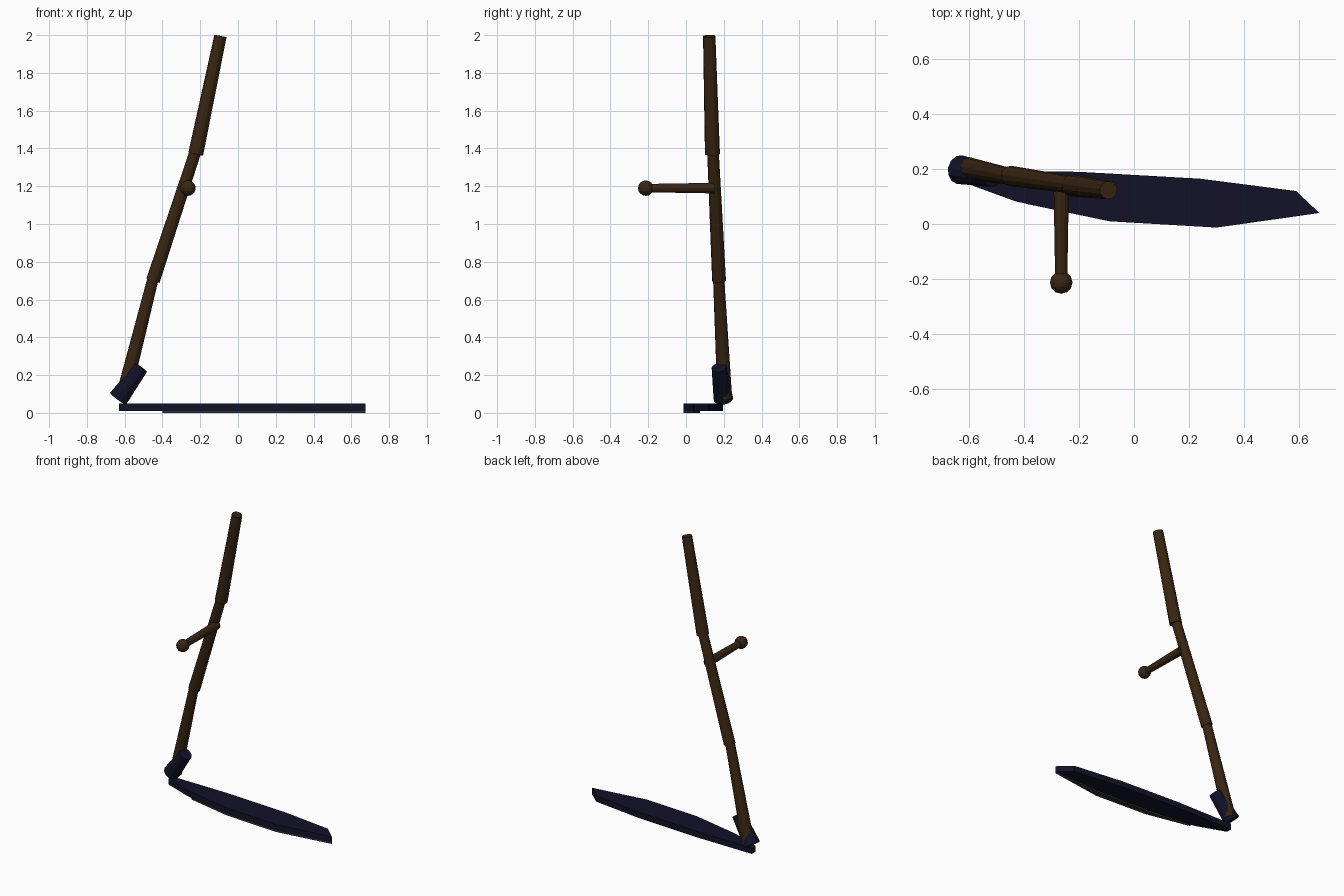
import bpy, bmesh
from mathutils import Vector

old = bpy.data.objects.get("Cube")
if old:
    bpy.data.objects.remove(old)


def material(name, rgb):
    m = bpy.data.materials.new(name)
    m.use_nodes = True
    m.diffuse_color = (*rgb, 1)
    m.node_tree.nodes["Principled BSDF"].inputs["Base Color"].default_value = (*rgb, 1)
    return m


wood = material("dark wood", (0.040, 0.019, 0.006))
navy = material("navy metal", (0.006, 0.006, 0.022))
steel = material("dark steel", (0.030, 0.030, 0.030))


def finish(name, bm, mat):
    bmesh.ops.recalc_face_normals(bm, faces=bm.faces)
    mesh = bpy.data.meshes.new(name)
    bm.to_mesh(mesh)
    bm.free()
    mesh.materials.append(mat)
    obj = bpy.data.objects.new(name, mesh)
    bpy.context.collection.objects.link(obj)
    return obj


def rod(name, start, end, r1, r2, mat, sides=12):
    """Tapered rod between two points."""
    a, b = Vector(start), Vector(end)
    bm = bmesh.new()
    bmesh.ops.create_cone(bm, cap_ends=True, segments=sides,
                          radius1=r1, radius2=r2, depth=(b - a).length)
    obj = finish(name, bm, mat)
    obj.location = (a + b) / 2
    obj.rotation_mode = 'QUATERNION'
    obj.rotation_quaternion = (b - a).to_track_quat('Z', 'Y')
    return obj


def slab(name, outline, z0, z1, mat):
    """Flat outline extruded upward."""
    bm = bmesh.new()
    face = bm.faces.new([bm.verts.new((x, y, z0)) for x, y in outline])
    out = bmesh.ops.extrude_face_region(bm, geom=[face])
    top = [v for v in out["geom"] if isinstance(v, bmesh.types.BMVert)]
    bmesh.ops.translate(bm, verts=top, vec=(0, 0, z1 - z0))
    return finish(name, bm, mat)


# Crooked shaft in three tapering lengths
rod("lower_shaft", (-0.61, 0.205, 0.08), (-0.445, 0.172, 0.73), 0.04, 0.03, wood)
rod("middle_shaft", (-0.45, 0.175, 0.70), (-0.22, 0.142, 1.40), 0.037, 0.031, wood)
rod("upper_shaft", (-0.224, 0.14, 1.37), (-0.093, 0.123, 1.995), 0.04, 0.033, wood)

# Side grip and its knob
rod("grip", (-0.265, 0.15, 1.19), (-0.265, -0.21, 1.19), 0.028, 0.022, wood)
bm = bmesh.new()
bmesh.ops.create_uvsphere(bm, u_segments=12, v_segments=8, radius=0.041)
knob = finish("grip_knob", bm, wood)
knob.location = (-0.265, -0.213, 1.19)

# Collar joining shaft and blade
rod("collar", (-0.635, 0.198, 0.075), (-0.514, 0.175, 0.24), 0.053, 0.04, navy)

# Blade with a steel cutting strip beneath its front edge
front = [(-0.40, 0.075), (-0.09, 0.01), (0.30, -0.013), (0.675, 0.04)]
back = [(0.59, 0.12), (0.24, 0.165), (-0.20, 0.19), (-0.63, 0.195)]
slab("blade", [(-0.63, 0.155), (-0.43, 0.082)] + front[1:] + back, 0.01, 0.05, navy)
inner = [(0.30, 0.03), (-0.09, 0.045)]
slab("cutting_edge", front + inner, 0.0, 0.01, steel)
